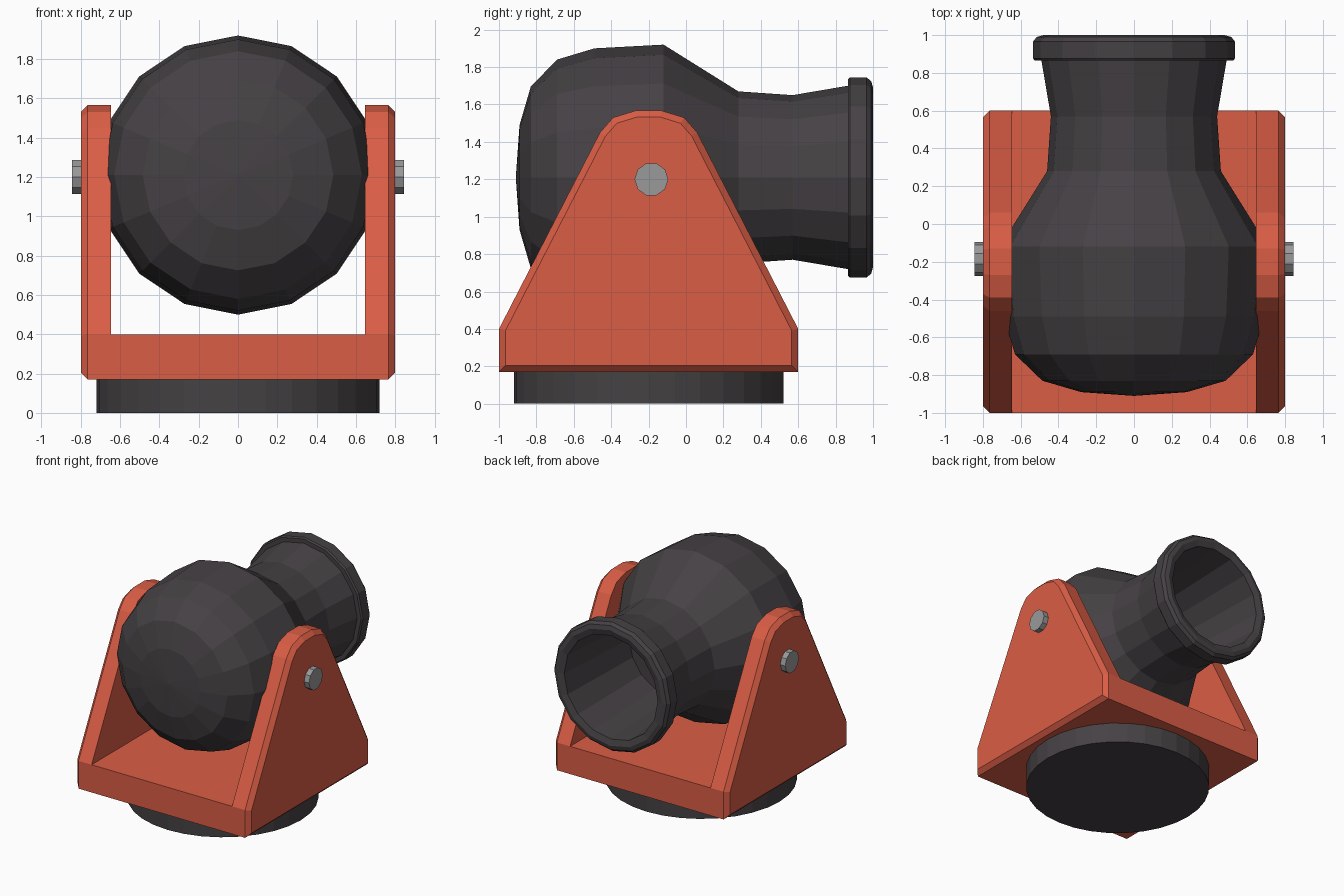
import bpy, bmesh, math
from mathutils import Matrix

if "Cube" in bpy.data.objects:
    bpy.data.objects.remove(bpy.data.objects["Cube"])


def material(name, rgb):
    m = bpy.data.materials.new(name)
    m.diffuse_color = (*rgb, 1)
    m.use_nodes = True
    m.node_tree.nodes["Principled BSDF"].inputs["Base Color"].default_value = m.diffuse_color
    return m


IRON = material("dark iron", (0.06, 0.053, 0.058))
RED = material("orange red", (0.70, 0.11, 0.06))
STEEL = material("grey steel", (0.32, 0.32, 0.32))


def finish(name, bm, mat, mirror=False):
    bmesh.ops.recalc_face_normals(bm, faces=bm.faces)
    me = bpy.data.meshes.new(name)
    bm.to_mesh(me)
    bm.free()
    me.materials.append(mat)
    ob = bpy.data.objects.new(name, me)
    bpy.context.collection.objects.link(ob)
    if mirror:
        ob.modifiers.new("Mirror", 'MIRROR')
    return ob


def cylinder(name, radius, depth, sides, matrix, mat, mirror=False):
    bm = bmesh.new()
    bmesh.ops.create_cone(bm, cap_ends=True, segments=sides, radius1=radius,
                          radius2=radius, depth=depth, matrix=matrix)
    return finish(name, bm, mat, mirror)


# Round base plate
cylinder("base_plate", 0.72, 0.18, 32, Matrix.Translation((0, -0.2, 0.09)), IRON)

# Bracket: right half of the cradle, mirrored over x
PROFILE = [(-1, 0.17), (-1, 0.4), (-0.46, 1.45), (-0.39, 1.53), (-0.27, 1.567),
           (-0.13, 1.567), (-0.01, 1.53), (0.06, 1.45), (0.6, 0.4), (0.6, 0.17)]
bm = bmesh.new()
inner = [bm.verts.new((0.645, y, z)) for y, z in PROFILE]
outer = [bm.verts.new((0.765, y, z)) for y, z in PROFILE]
n = len(PROFILE)
for i in range(n):
    j = (i + 1) % n
    bm.faces.new((inner[i], inner[j], outer[j], outer[i]))
bm.faces.new(inner[1:-1])                      # inner cheek above the floor
cap = bm.faces.new(outer)
ends = [inner[k] for k in (0, 1, -2, -1)]      # floor section
mid = [bm.verts.new((0, v.co.y, v.co.z)) for v in ends]
for i in range(4):
    j = (i + 1) % 4
    bm.faces.new((ends[i], ends[j], mid[j], mid[i]))
bmesh.ops.recalc_face_normals(bm, faces=bm.faces)
cap.normal_update()
if cap.normal.x < 0:
    bmesh.ops.reverse_faces(bm, faces=bm.faces)
# chamfered outer face
bmesh.ops.inset_region(bm, faces=[cap], thickness=0.035, depth=0.035,
                       use_even_offset=True, use_boundary=True)
finish("cradle", bm, RED, mirror=True)

# Trunnion pins
cylinder("trunnion_pin", 0.09, 0.145, 10,
         Matrix.Translation((0.7725, -0.185, 1.2)) @ Matrix.Rotation(math.pi / 2, 4, 'Y'),
         STEEL, mirror=True)

# Barrel: lathe of (y, radius) from the breech, over the rim, into the bore
SIDES, AXIS_Z = 16, 1.21
RINGS = [(-0.89, 0.28), (-0.83, 0.485), (-0.69, 0.63), (-0.49, 0.69), (-0.12, 0.71),
         (0.28, 0.46), (0.57, 0.44), (0.865, 0.49), (0.865, 0.525), (0.877, 0.535),
         (0.965, 0.535), (0.99, 0.515), (1.0, 0.48), (0.985, 0.43), (0.2, 0.38)]
bm = bmesh.new()
loops = []
for y, r in RINGS:
    loops.append([bm.verts.new((r * math.cos(2 * math.pi * k / SIDES), y,
                                AXIS_Z + r * math.sin(2 * math.pi * k / SIDES)))
                  for k in range(SIDES)])
for a, b in zip(loops, loops[1:]):
    for k in range(SIDES):
        m = (k + 1) % SIDES
        bm.faces.new((a[k], a[m], b[m], b[k]))
pole = bm.verts.new((0, -0.91, AXIS_Z))
for k in range(SIDES):
    bm.faces.new((pole, loops[0][k], loops[0][(k + 1) % SIDES]))
bm.faces.new(loops[-1])
finish("barrel", bm, IRON)
